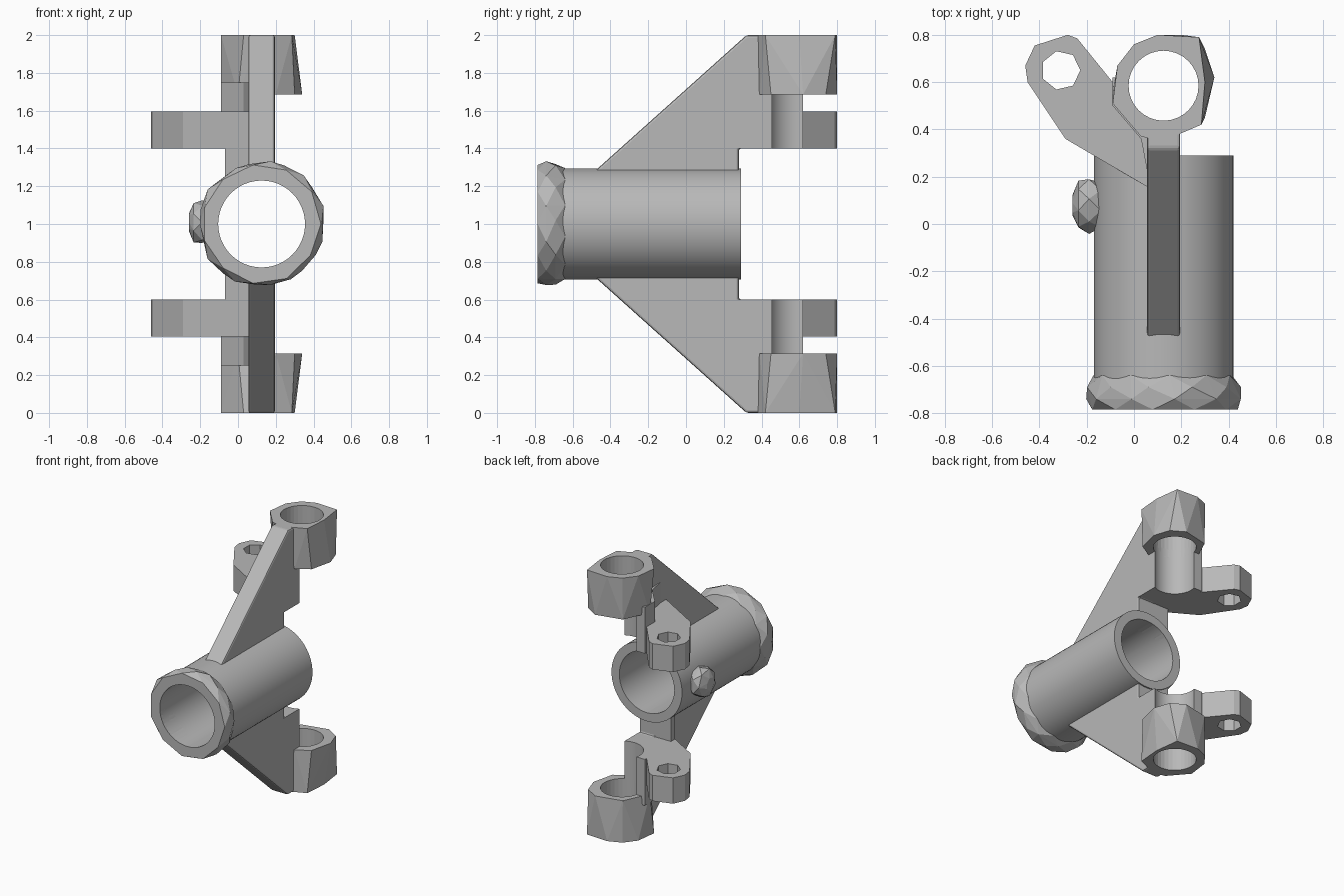
import bpy
import bmesh
from math import cos, sin, tau, radians, pi
from mathutils import Vector
import random

random.seed(4)
if "Cube" in bpy.data.objects:
    bpy.data.objects.remove(bpy.data.objects["Cube"], do_unlink=True)

grey = bpy.data.materials.new("mid_grey")
grey.use_nodes = True
GREY = (0.48, 0.48, 0.48, 1)
grey.diffuse_color = GREY
grey.node_tree.nodes["Principled BSDF"].inputs["Base Color"].default_value = GREY

TUBE_X, MID_Z = 0.125, 1.0
CUP = (0.125, 0.585)
EAR_HOLE = (-0.31, 0.65)


def finish(name, bm):
    bmesh.ops.recalc_face_normals(bm, faces=bm.faces)
    mesh = bpy.data.meshes.new(name)
    bm.to_mesh(mesh)
    bm.free()
    mesh.materials.append(grey)
    obj = bpy.data.objects.new(name, mesh)
    bpy.context.collection.objects.link(obj)
    return obj


def activate(obj):
    bpy.ops.object.select_all(action='DESELECT')
    obj.select_set(True)
    bpy.context.view_layer.objects.active = obj


def prism(name, points, offset):
    """Extrude a flat outline along offset."""
    bm = bmesh.new()
    face = bm.faces.new([bm.verts.new(p) for p in points])
    ext = bmesh.ops.extrude_face_region(bm, geom=[face])
    moved = [v for v in ext["geom"] if isinstance(v, bmesh.types.BMVert)]
    bmesh.ops.translate(bm, verts=moved, vec=Vector(offset))
    return finish(name, bm)


def hull(name, points):
    """Faceted solid around a cloud of points."""
    bm = bmesh.new()
    for p in points:
        bm.verts.new(p)
    bmesh.ops.convex_hull(bm, input=bm.verts[:])
    loose = [v for v in bm.verts if not v.link_faces]
    bmesh.ops.delete(bm, geom=loose, context='VERTS')
    return finish(name, bm)


def ring(count, radius, turn=0, wobble=0):
    out = []
    for i in range(count):
        a = tau * (i + turn) / count
        r = radius + random.uniform(-wobble, wobble)
        out.append((r * cos(a), r * sin(a)))
    return out


def bevel(obj, width):
    mod = obj.modifiers.new("bevel", 'BEVEL')
    mod.width = width
    mod.segments = 2
    mod.limit_method = 'ANGLE'
    activate(obj)
    bpy.ops.object.modifier_apply(modifier=mod.name)


def cut(obj, cutter):
    mod = obj.modifiers.new("bore", 'BOOLEAN')
    mod.operation = 'DIFFERENCE'
    mod.solver = 'EXACT'
    mod.object = cutter
    activate(obj)
    bpy.ops.object.modifier_apply(modifier=mod.name)


def smooth(obj, angle):
    activate(obj)
    bpy.ops.object.shade_smooth_by_angle(angle=radians(angle))


def along_y(points, y):
    return [(TUBE_X + a, y, MID_Z + b) for a, b in points]


def upright(points, z):
    return [(x, y, z) for x, y in points]


def around(center, points):
    return [(center[0] + a, center[1] + b) for a, b in points]


# Cutters for the main bore, the cups and the ear holes
tube_bore = prism("tube_bore", along_y(ring(48, 0.23), -1), (0, 2, 0))
cup_bore = prism("cup_bore", upright(around(CUP, ring(32, 0.148)), -0.5), (0, 0, 3))
ear_bore = prism("ear_bore", upright(around(EAR_HOLE, ring(7, 0.083)), -0.5), (0, 0, 3))
cutters = [tube_bore, cup_bore, ear_bore]

# Main tube
tube = prism("main_tube", along_y(ring(64, 0.295), -0.76), (0, 1.05, 0))
cut(tube, tube_bore)
smooth(tube, 30)

# Faceted flange at the front of the tube
flange = hull("front_flange",
              along_y(ring(11, 0.312, 0, 0.006), -0.785)
              + along_y(ring(11, 0.333, 0.5, 0.008), -0.74)
              + along_y(ring(11, 0.327, 0.1, 0.006), -0.69)
              + along_y(ring(11, 0.297, 0.6), -0.64))
cut(flange, tube_bore)

# Faceted side knob
knob = []
for x, r, turn in ((-0.14, 0.1, 0), (-0.19, 0.118, 0.5), (-0.235, 0.105, 0), (-0.26, 0.045, 0.5)):
    knob += [(x, 0.08 + a, 1.01 + b) for a, b in ring(7, r, turn, 0.006)]
hull("side_knob", knob)

# Outlines shared by the upper and lower bracket
gusset_line = [(-0.5, 0.265), (0.32, 1.0), (0.41, 1.0), (0.41, 0.4), (0.28, 0.4), (0.28, 0.265)]
shell_line = [(0.06, 0.2), (0.195, 0.2), (0.195, 0.5), (0.1, 0.62), (-0.09, 0.62),
              (-0.09, 0.5), (0.03, 0.36)]
ear_line = [(0.06, 0.155), (-0.29, 0.36), (-0.45, 0.6), (-0.46, 0.67), (-0.42, 0.755),
            (-0.28, 0.8), (-0.24, 0.785), (-0.09, 0.6), (0.06, 0.5)]
web_line = [(0.06, 0.155), (-0.07, 0.23), (-0.07, 0.28), (0.19, 0.28), (0.19, 0.155)]
cup_outer = [(-0.09, 0.51), (-0.07, 0.67), (0.0, 0.76), (0.1, 0.8), (0.275, 0.79),
             (0.3, 0.6), (0.285, 0.42), (0.12, 0.35), (0.03, 0.37)]
cup_inner = [(-0.09, 0.56), (0.0, 0.755), (0.2, 0.8), (0.3, 0.74), (0.34, 0.62),
             (0.3, 0.45), (0.2, 0.39), (0.0, 0.42)]

for side, s in (("upper", 1), ("lower", -1)):
    def level(h):
        return MID_Z + s * h

    # Triangular rib
    gusset = prism(side + "_gusset", [(0.055, y, level(h)) for y, h in gusset_line], (0.14, 0, 0))
    bevel(gusset, 0.012)

    # Half shell between cup and ear
    shell = prism(side + "_half_shell", upright(shell_line, level(0.4)), (0, 0, s * 0.35))
    cut(shell, cup_bore)
    smooth(shell, 25)

    # Ear with a small hole
    ear = prism(side + "_ear", upright(ear_line, level(0.4)), (0, 0, s * 0.195))
    cut(ear, ear_bore)
    cut(ear, cup_bore)

    # Web joining ear and tube
    web = prism(side + "_web", upright(web_line, level(0.15)), (0, 0, s * 0.26))
    cut(web, tube_bore)

    # Faceted cup with a round bore
    cup = hull(side + "_cup", upright(cup_outer, level(1.0)) + upright(cup_inner, level(0.685)))
    cut(cup, cup_bore)

for c in cutters:
    bpy.data.objects.remove(c, do_unlink=True)
